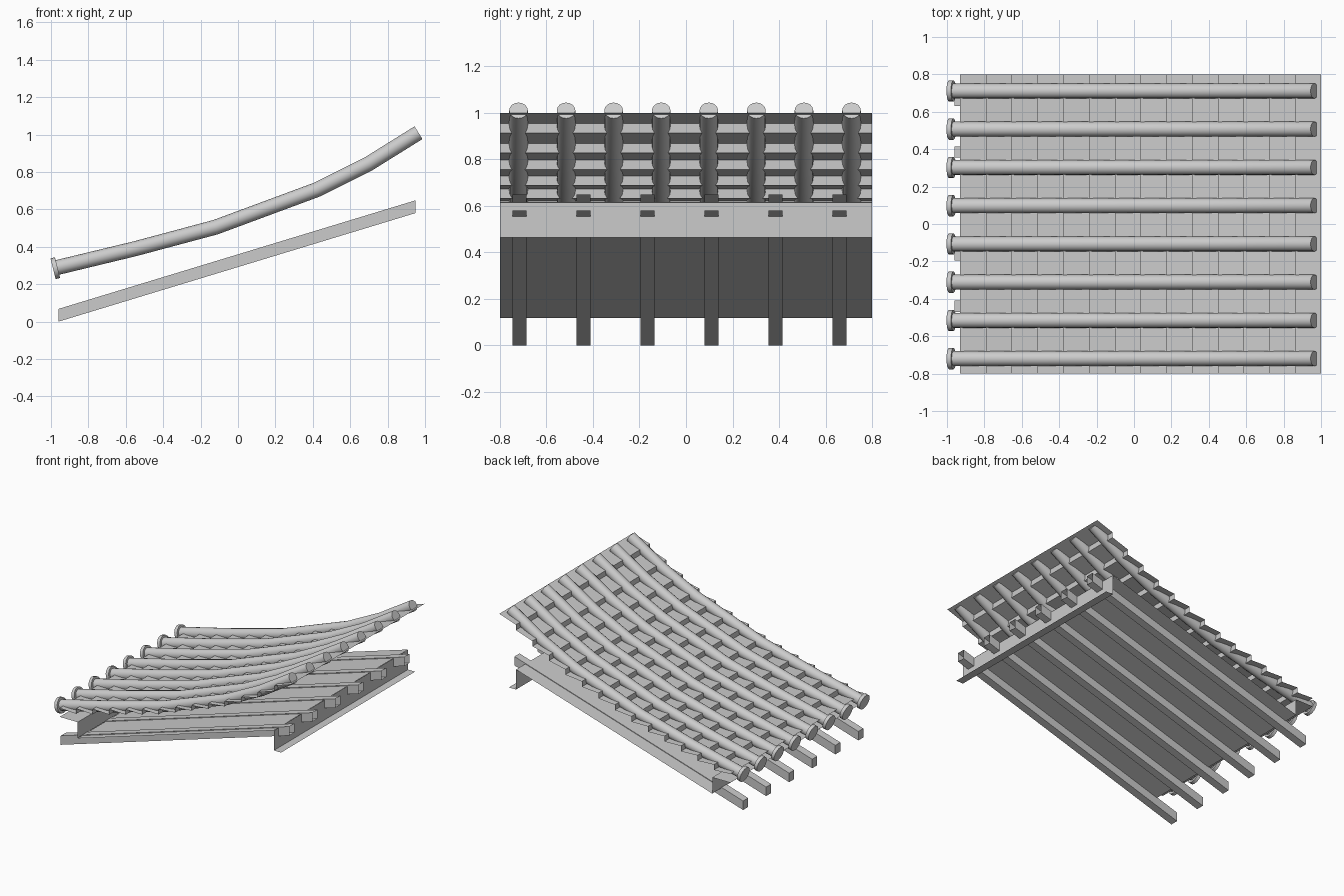
import bpy
import bmesh
import math
from mathutils import Vector

cube = bpy.data.objects.get("Cube")
if cube:
    bpy.data.objects.remove(cube, do_unlink=True)

GREY = (0.6, 0.6, 0.6, 1.0)
grey = bpy.data.materials.new("plain_grey")
grey.use_nodes = True
grey.diffuse_color = GREY
grey.node_tree.nodes["Principled BSDF"].inputs["Base Color"].default_value = GREY

HALF_WIDTH = 0.8
# Centre line of the round tiles, as (x, z)
PATH = [(-0.985, 0.285), (-0.55, 0.39), (-0.12, 0.505),
        (0.42, 0.705), (0.7, 0.845), (0.965, 1.01)]


def finish(name, bm, smooth=False):
    mesh = bpy.data.meshes.new(name)
    bm.to_mesh(mesh)
    bm.free()
    mesh.materials.append(grey)
    obj = bpy.data.objects.new(name, mesh)
    bpy.context.collection.objects.link(obj)
    if smooth:
        bpy.ops.object.select_all(action='DESELECT')
        obj.select_set(True)
        bpy.context.view_layer.objects.active = obj
        bpy.ops.object.shade_smooth_by_angle(angle=math.radians(40))
    return obj


def sheet(name, profile):
    """Thin sheet: an (x, z) profile drawn across the whole width."""
    bm = bmesh.new()
    rows = [[bm.verts.new((x, y, z)) for y in (-HALF_WIDTH, HALF_WIDTH)]
            for x, z in profile]
    for a, b in zip(rows, rows[1:]):
        bm.faces.new((a[0], b[0], b[1], a[1]))
    return finish(name, bm)


def tube(name, points, radius, y, sides):
    """Capped round bar along (x, z) points."""
    bm = bmesh.new()
    pts = [Vector((x, y, z)) for x, z in points]
    rings = []
    for i, p in enumerate(pts):
        along = (pts[min(i + 1, len(pts) - 1)] - pts[max(i - 1, 0)]).normalized()
        side = Vector((0, 1, 0))
        up = along.cross(side)
        angles = [2 * math.pi * k / sides for k in range(sides)]
        rings.append([bm.verts.new(p + radius * (side * math.cos(t) + up * math.sin(t)))
                      for t in angles])
    for a, b in zip(rings, rings[1:]):
        for k in range(sides):
            n = (k + 1) % sides
            bm.faces.new((a[k], a[n], b[n], b[k]))
    bm.faces.new(rings[0])
    bm.faces.new(rings[-1])
    bmesh.ops.recalc_face_normals(bm, faces=bm.faces)
    return finish(name, bm, smooth=True)


def path_z(x):
    """Height of the roof curve, continued straight past its ends."""
    for (x0, z0), (x1, z1) in zip(PATH, PATH[1:]):
        if x <= x1:
            break
    return z0 + (z1 - z0) * (x - x0) / (x1 - x0)


def rafter_z(x):
    """Height of the rafters' lower edge."""
    return 0.304 * (x + 0.96)


# Rafters, closed at the low end and open at the high end
DEPTH = 0.068
for i in range(6):
    y = -0.715 + 0.275 * i
    bm = bmesh.new()
    ends = []
    for x in (-0.96, 0.95):
        z = rafter_z(x)
        ends.append([bm.verts.new((x, y + dy, z + dz)) for dy, dz in
                     ((-0.03, 0), (0.03, 0), (0.03, DEPTH), (-0.03, DEPTH))])
    low, high = ends
    for k in range(4):
        n = (k + 1) % 4
        bm.faces.new((low[k], low[n], high[n], high[k]))
    bm.faces.new(low)
    bmesh.ops.recalc_face_normals(bm, faces=bm.faces)
    finish(f"rafter_{i + 1}", bm)

# Deck lying on the rafters
sheet("deck", [(x, rafter_z(x) + DEPTH - 0.005) for x in (-0.78, 0.86)])

# Angled edge boards at the high and low ends
sheet("upper_edge_board", [(0.86, 0.615), (0.86, 0.465), (0.92, 0.465)])
sheet("lower_edge_board", [(-0.78, 0.12), (-0.78, 0.24), (-0.93, 0.24)])

# Stepped pan tiles
ROWS = 14
STEP = 1.93 / ROWS
steps = []
for i in range(ROWS):
    x = -0.93 + STEP * i
    steps += [(x, path_z(x) + 0.008), (x + STEP, path_z(x + STEP) - 0.032)]
sheet("pan_tiles", steps)

# Round cover tiles with a disc at each low end
for i in range(8):
    y = -0.72 + 0.2045 * i
    tube(f"cover_tile_{i + 1}", PATH, 0.04, y, 16)
    tube(f"end_disc_{i + 1}", [(-0.989, 0.283), (-0.965, 0.289)], 0.057, y, 16)
